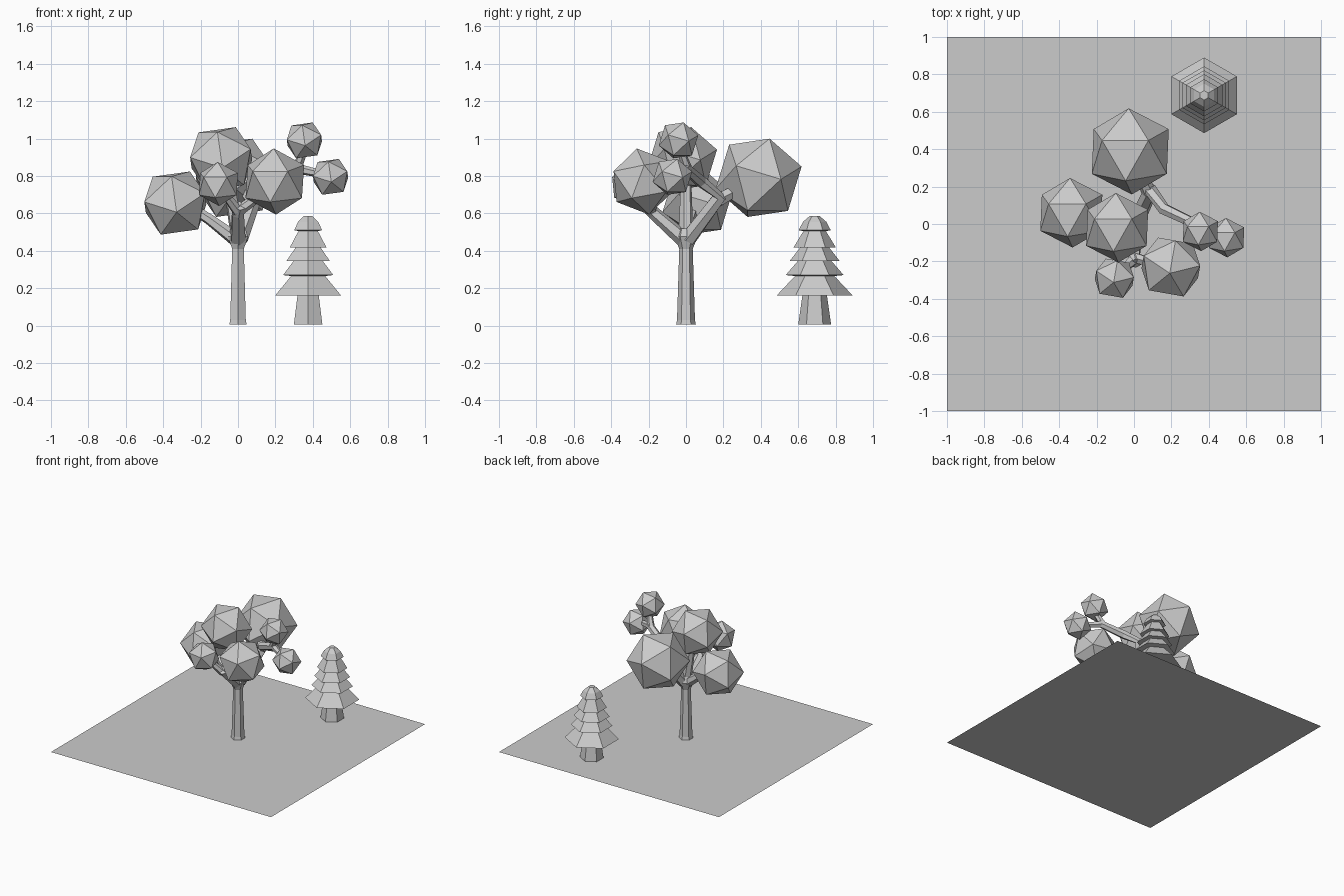
import bpy, bmesh
from math import radians, cos, sin, pi
from mathutils import Vector, Euler, Matrix

if "Cube" in bpy.data.objects:
    bpy.data.objects.remove(bpy.data.objects["Cube"])


def finish(name, bm):
    bmesh.ops.recalc_face_normals(bm, faces=bm.faces)
    me = bpy.data.meshes.new(name)
    bm.to_mesh(me)
    bm.free()
    ob = bpy.data.objects.new(name, me)
    bpy.context.collection.objects.link(ob)
    return ob


def skin(bm, rings):
    """Bridge successive rings of points and cap both ends."""
    vs = [[bm.verts.new(p) for p in ring] for ring in rings]
    n = len(vs[0])
    for a, b in zip(vs, vs[1:]):
        for i in range(n):
            j = (i + 1) % n
            bm.faces.new((a[i], a[j], b[j], b[i]))
    bm.faces.new(vs[0][::-1])
    bm.faces.new(vs[-1])


def lathe(name, profile, x, y, sides=6, start=pi / 2):
    bm = bmesh.new()
    skin(bm, [[(x + r * cos(start + 2 * pi * i / sides),
                y + r * sin(start + 2 * pi * i / sides), z)
               for i in range(sides)] for r, z in profile])
    return finish(name, bm)


def limb(name, path, sides=6):
    """Tapered hexagonal tube through (x, y, z, radius) points."""
    pts = [Vector(p[:3]) for p in path]
    bm = bmesh.new()
    rings = []
    for k, p in enumerate(pts):
        d = pts[min(k + 1, len(pts) - 1)] - pts[max(k - 1, 0)]
        d.normalize()
        u = d.cross(Vector((0.3, 1, 0.1))).normalized()
        v = d.cross(u)
        rings.append([p + path[k][3] * (cos(2 * pi * i / sides) * u + sin(2 * pi * i / sides) * v)
                      for i in range(sides)])
    skin(bm, rings)
    return finish(name, bm)


def foliage(name, centre, radius, turn):
    """Icosahedron with a face pointing up, then turned."""
    bm = bmesh.new()
    bmesh.ops.create_icosphere(bm, subdivisions=1, radius=radius)
    bm.faces.ensure_lookup_table()
    f = max(bm.faces, key=lambda q: q.calc_center_median().z)
    n = f.calc_center_median().normalized()
    c = -(f.verts[0].co - n * f.verts[0].co.dot(n)).normalized()
    # One corner of the top face goes to -y
    base = Matrix((n.cross(c).cross(n).cross(n), c, n))
    rot = Euler([radians(a) for a in turn]).to_matrix()
    for v in bm.verts:
        v.co = rot @ (base @ v.co) + Vector(centre)
    return finish(name, bm)


# Ground
bm = bmesh.new()
bmesh.ops.create_grid(bm, x_segments=1, y_segments=1, size=1)
finish("ground", bm)

# Leafy tree: trunk and branches
lathe("trunk", [(0.053, 0.005), (0.048, 0.03), (0.036, 0.41), (0.062, 0.475), (0.045, 0.52)], 0, 0)
limb("left_branch", [(-0.01, 0, 0.46, 0.04), (-0.15, 0.02, 0.565, 0.03), (-0.28, 0.05, 0.65, 0.025)])
limb("front_branch", [(0, -0.01, 0.46, 0.045), (0.0, -0.17, 0.6, 0.035), (0.01, -0.21, 0.64, 0.033)])
limb("front_twig_left", [(0.0, -0.19, 0.61, 0.03), (-0.09, -0.27, 0.73, 0.02)])
limb("front_twig_right", [(0.0, -0.18, 0.61, 0.03), (0.15, -0.22, 0.72, 0.025)])
limb("middle_branch", [(0, 0, 0.47, 0.04), (-0.05, 0, 0.76, 0.03)])
limb("right_branch", [(0.01, 0.01, 0.46, 0.045), (0.09, 0.18, 0.69, 0.04),
                      (0.16, 0.08, 0.77, 0.033), (0.33, 0.0, 0.84, 0.028)])
limb("back_twig", [(0.08, 0.17, 0.67, 0.04), (0.02, 0.3, 0.74, 0.03)])
limb("right_twig_upper", [(0.31, 0.01, 0.83, 0.028), (0.355, -0.03, 0.94, 0.02)])
limb("right_twig_lower", [(0.31, 0.01, 0.84, 0.028), (0.45, -0.06, 0.81, 0.02)])

# Leafy tree: crown
tilt, forward = (4, -8, 0), (90, 0, -10)
for name, centre, r, turn in [
    ("back_leaves", (-0.02, 0.388, 0.79), 0.238, tilt),
    ("left_leaves", (-0.335, 0.06, 0.655), 0.192, tilt),
    ("middle_leaves", (-0.09, -0.02, 0.892), 0.192, tilt),
    ("front_right_leaves", (0.197, -0.23, 0.77), 0.18, forward),
    ("front_left_leaves", (-0.105, -0.29, 0.757), 0.12, forward),
    ("right_upper_leaves", (0.355, -0.04, 0.99), 0.109, tilt),
    ("right_lower_leaves", (0.495, -0.073, 0.795), 0.109, tilt),
]:
    foliage(name, centre, r, turn)

# Fir tree: trunk, then one zig-zag profile for all tiers
lathe("fir_trunk", [(0.088, 0.005), (0.065, 0.165), (0.065, 0.19)], 0.375, 0.688)
tiers = [(0.06, 0.165), (0.202, 0.162), (0.105, 0.265), (0.155, 0.27), (0.09, 0.345),
         (0.134, 0.345), (0.075, 0.42), (0.113, 0.418), (0.06, 0.505),
         (0.086, 0.51), (0.062, 0.555), (0.025, 0.587)]
lathe("fir_branches", tiers, 0.375, 0.688)
